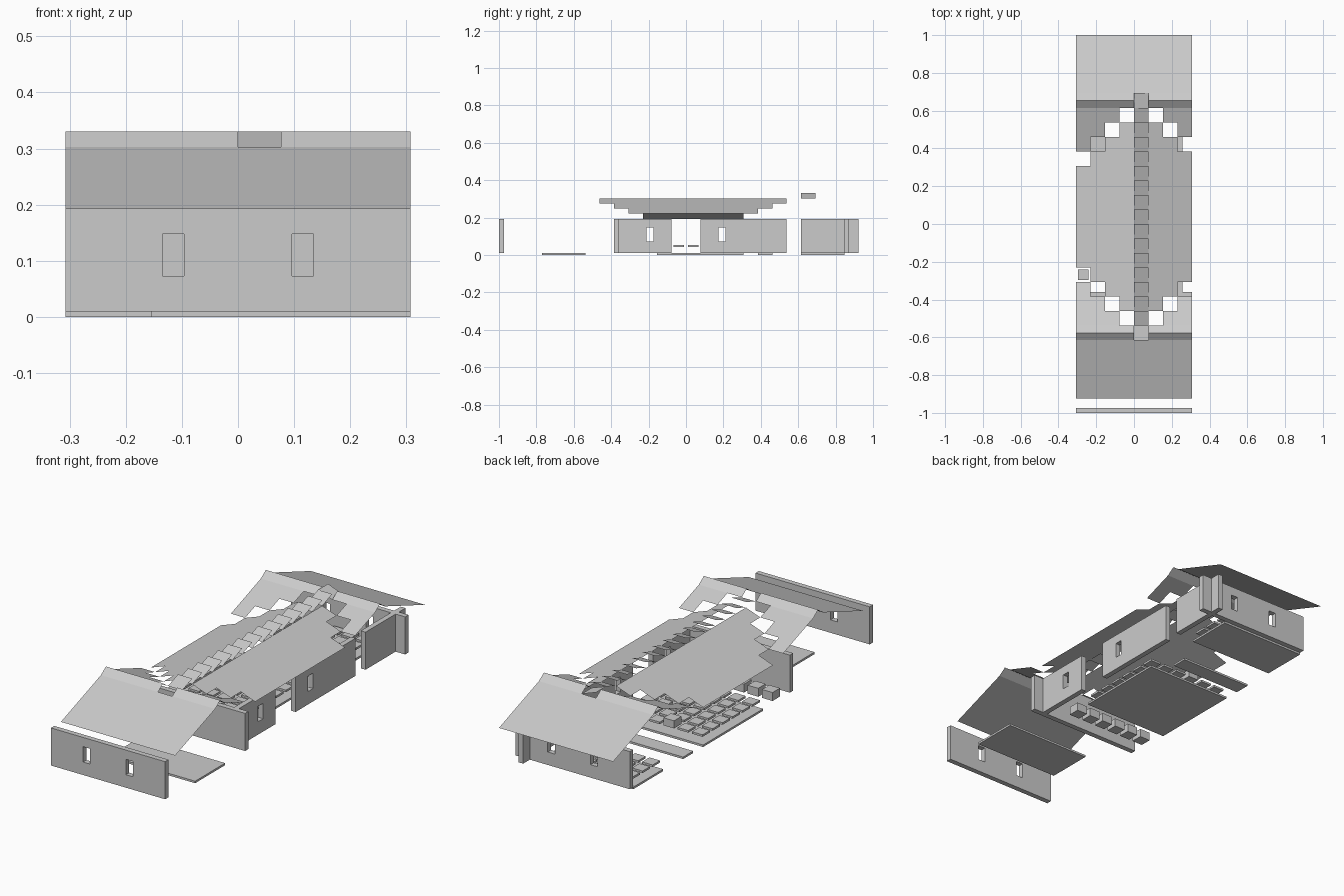
import bpy
import bmesh

old = bpy.data.objects.get("Cube")
if old:
    bpy.data.objects.remove(old, do_unlink=True)

U = 2 / 26            # one building cell
RISE = 0.0275         # roof rise per cell
EAVE, RIDGE, PEAK = 0.193, 0.303, 0.3305
FLOOR, THICK = 0.01, U / 3

plaster = bpy.data.materials.new("light_grey")
plaster.use_nodes = True
grey = (0.6, 0.6, 0.6, 1)
plaster.diffuse_color = grey
plaster.node_tree.nodes["Principled BSDF"].inputs["Base Color"].default_value = grey


def X(col):
    return (col - 4) * U


def Y(row):
    return row * U - 1


def finish(name, bm):
    mesh = bpy.data.meshes.new(name)
    bm.to_mesh(mesh)
    bm.free()
    mesh.materials.append(plaster)
    obj = bpy.data.objects.new(name, mesh)
    bpy.context.collection.objects.link(obj)
    return obj


def add_box(bm, x0, x1, y0, y1, z0, z1):
    verts = bmesh.ops.create_cube(bm, size=1)["verts"]
    for v in verts:
        v.co.x = x1 if v.co.x > 0 else x0
        v.co.y = y1 if v.co.y > 0 else y0
        v.co.z = z1 if v.co.z > 0 else z0


def box(name, *bounds):
    bm = bmesh.new()
    add_box(bm, *bounds)
    return finish(name, bm)


def add_tile(bm, c0, c1, r0, r1, height):
    """Thin roof sheet over a range of columns and rows."""
    corners = [(c0, r0), (c1, r0), (c1, r1), (c0, r1)]
    bm.faces.new([bm.verts.new((X(c), Y(r), height(c, r))) for c, r in corners])


def wall(name, c0, c1, r0, r1, windows=()):
    """Wall along x if r1 is None, else along y, with window openings by cell centre."""
    along_x = r1 is None
    start, end = (X(c0), X(c1)) if along_x else (Y(r0), Y(r1))
    base = Y(r0) if along_x else X(c0)
    low, high, half = 0.073, 0.148, U / 4
    bm = bmesh.new()

    def piece(a, b, z0, z1):
        if along_x:
            add_box(bm, a, b, base, base + THICK, z0, z1)
        else:
            add_box(bm, base, base + THICK, a, b, z0, z1)

    if not windows:
        piece(start, end, FLOOR, EAVE)
    else:
        piece(start, end, FLOOR, low)
        piece(start, end, high, EAVE)
        a = start
        for w in windows:
            centre = X(w) if along_x else Y(w)
            piece(a, centre - half, low, high)
            a = centre + half
        piece(a, end, low, high)
        # Join the pieces into one clean skin
        bmesh.ops.remove_doubles(bm, verts=bm.verts, dist=1e-5)
    return finish(name, bm)


# Walls
wall("front_wall", 0, 8, 0, None, (2.5, 5.5))
wall("inner_cross_wall", 0, 8, 8, None)
wall("back_wall", 0, 8, 24, None, (2.5, 5.5))
wall("side_wall_front", 7, 7, 8, 12, (10.5,))
wall("side_wall_middle", 7, 7, 14, 20, (15.5,))
wall("side_wall_back", 7, 7, 21, 25)

# Floor slabs
for name, c0, c1, r0, r1 in [("front_floor", 2, 8, 3, 6), ("middle_floor", 0, 6, 11, 17),
                             ("floor_plank", 0, 5, 18, 19), ("back_floor", 0, 6, 21, 24)]:
    box(name, X(c0), X(c1), Y(r0), Y(r1), 0, FLOOR)


# Raised floor plates and crates, one per cell
def cell_boxes(name, cols, rows, z0, z1, inset=0.01):
    bm = bmesh.new()
    for c in cols:
        for r in rows:
            add_box(bm, X(c) + inset, X(c + 1) - inset,
                    Y(r) + inset, Y(r + 1) - inset, z0, z1)
    finish(name, bm)


cell_boxes("middle_plates", range(6), range(11, 17), 0.043, 0.053)
cell_boxes("back_plates", range(6), range(21, 24), 0.043, 0.053)
cell_boxes("crate_row", range(6), [9], 0.012, 0.053)
cell_boxes("single_crate", [2], [16], 0.043, 0.08)

# Main roof, stepped in at both ends
bm = bmesh.new()
for c in range(4):
    add_tile(bm, c, c + 1, 10 - c, 17 + c, lambda c, r: EAVE + c * RISE)
finish("left_roof", bm)
bm = bmesh.new()
for c in range(5, 8):
    add_tile(bm, c, c + 1, c + 2, 25 - c, lambda c, r: RIDGE - (c - 5) * RISE)
finish("right_roof", bm)

# Saw-tooth ridge
bm = bmesh.new()
for k in range(6, 21):
    add_tile(bm, 4, 5, k, k + 1, lambda c, r, k=k: RIDGE + (r - k) * RISE)
add_tile(bm, 4, 5, 21, 22, lambda c, r: PEAK - (c - 4) * RISE)
finish("ridge_tiles", bm)


# Gabled end roofs: outer slope, split ridge cap, ragged inner slope
def end_roof(name, ridge, outward):
    mid = ridge + 0.5

    def slope(c, r):
        return RIDGE - (abs(r - mid) - 0.5) * RISE

    def cap(c, r):
        return PEAK - abs(r - mid) * 2 * RISE

    def span(c0, c1, d0, d1, height):
        r0, r1 = sorted((mid + outward * d0, mid + outward * d1))
        add_tile(bm, c0, c1, r0, r1, height)

    bm = bmesh.new()
    span(0, 8, 0.5, 4.5, slope)
    for c0, c1 in ((0, 4), (5, 8)):
        span(c0, c1, 0, 0.5, cap)
        span(c0, c1, -0.5, 0, cap)
    for i in range(3):
        span(0, 3 - i, -0.5 - i, -1.5 - i, slope)
        if i < 2:
            span(6 + i, 8, -0.5 - i, -1.5 - i, slope)
    bmesh.ops.remove_doubles(bm, verts=bm.verts, dist=1e-5)
    finish(name, bm)


end_roof("front_end_roof", 5, -1)
end_roof("back_end_roof", 21, 1)
